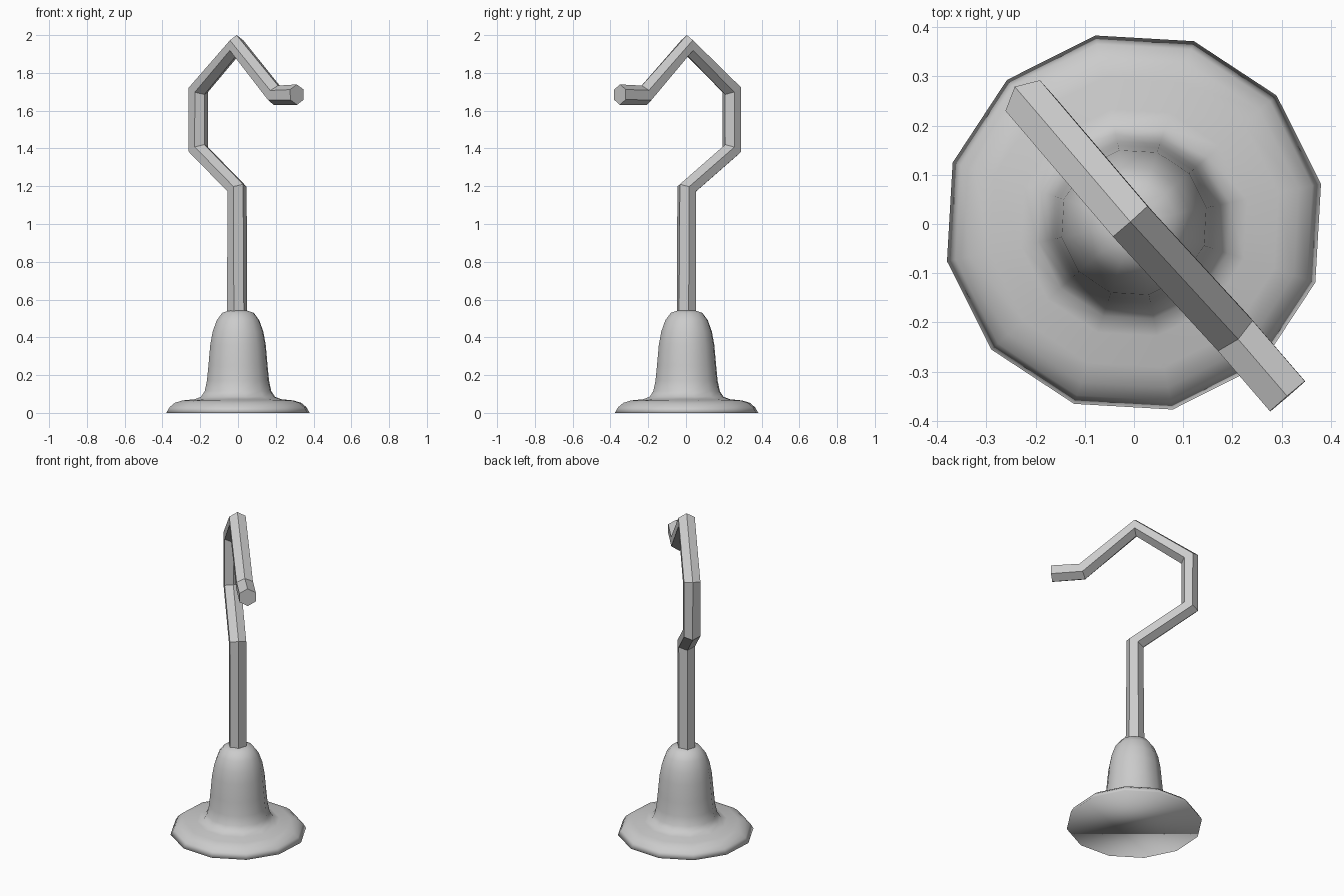
import bpy, bmesh, math
from mathutils import Vector

cube = bpy.data.objects.get("Cube")
if cube:
    bpy.data.objects.remove(cube)

TURN = math.radians(11.7)

grey = bpy.data.materials.new("plain grey")
grey.use_nodes = True
colour = (0.6, 0.6, 0.6, 1)
grey.diffuse_color = colour
grey.node_tree.nodes["Principled BSDF"].inputs["Base Color"].default_value = colour


def skin_rings(name, rings, smooth):
    """Bridge a list of equal point rings into a capped solid."""
    bm = bmesh.new()
    loops = [[bm.verts.new(p) for p in ring] for ring in rings]
    n = len(loops[0])
    for a, b in zip(loops, loops[1:]):
        for i in range(n):
            j = (i + 1) % n
            bm.faces.new((a[i], a[j], b[j], b[i]))
    bm.faces.new(loops[0][::-1])
    bm.faces.new(loops[-1])
    bmesh.ops.recalc_face_normals(bm, faces=bm.faces)
    for face in bm.faces:
        face.smooth = smooth
    mesh = bpy.data.meshes.new(name)
    bm.to_mesh(mesh)
    bm.free()
    mesh.materials.append(grey)
    obj = bpy.data.objects.new(name, mesh)
    bpy.context.collection.objects.link(obj)
    return obj


def circle(n, radius):
    return [Vector((math.cos(TURN + math.tau * i / n), math.sin(TURN + math.tau * i / n), 0)) * radius
            for i in range(n)]


# Bell-shaped base: twelve-sided lathe of (radius, height)
profile = [(0.388, 0), (0.37, 0.03), (0.342, 0.053), (0.3, 0.066), (0.235, 0.072),
           (0.2, 0.085), (0.18, 0.115), (0.168, 0.17), (0.16, 0.25), (0.15, 0.36),
           (0.137, 0.43), (0.115, 0.49), (0.085, 0.53), (0.045, 0.543)]
skin_rings("bell_base", [[p + Vector((0, 0.003, z)) for p in circle(12, r)] for r, z in profile], True)

# Bent six-sided hook: rings turned to halve each bend
path = [Vector(p) for p in ((-0.005, 0.003, 0.5), (-0.005, 0.003, 1.185),
                            (-0.21, 0.243, 1.395), (-0.21, 0.243, 1.71),
                            (-0.008, 0.006, 1.946), (0.2, -0.22, 1.682),
                            (0.312, -0.35, 1.685))]
steps = [(b - a).normalized() for a, b in zip(path, path[1:])]
ring = circle(6, 0.054)
facing = Vector((0, 0, 1))
rings = []
for i, point in enumerate(path):
    aim = (steps[max(i - 1, 0)] + steps[min(i, len(steps) - 1)]).normalized()
    spin = facing.rotation_difference(aim)
    ring = [spin @ p for p in ring]
    facing = aim
    rings.append([point + p for p in ring])
skin_rings("hook_rod", rings, False)
